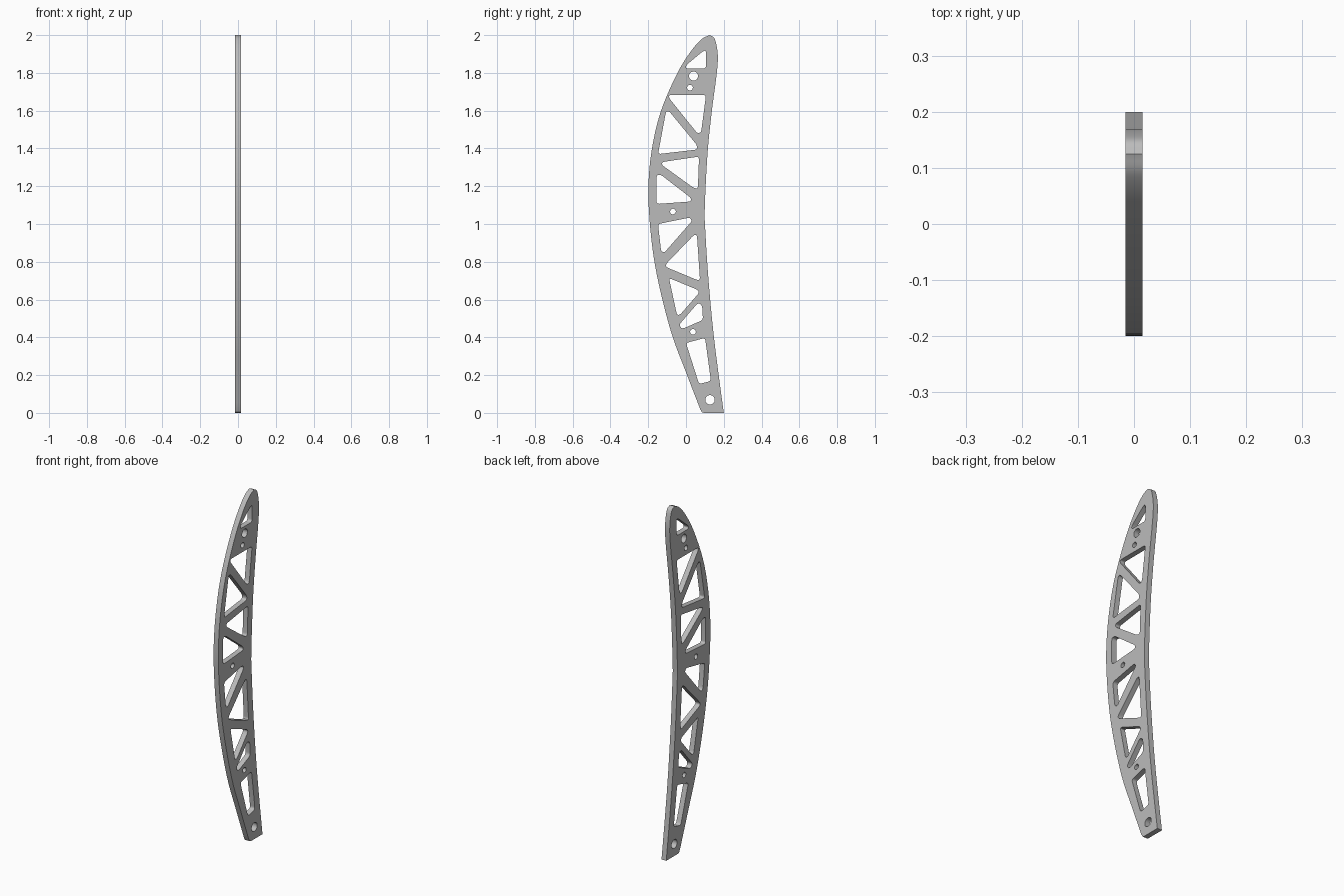
import bpy, bmesh, math
from mathutils import Matrix, Vector

default_cube = bpy.data.objects.get("Cube")
if default_cube:
    bpy.data.objects.remove(default_cube, do_unlink=True)

HALF_THICKNESS = 0.015

# Side profile points are (y, z)
front_edge = [(.075, .02), (0, .215), (-.07, .4), (-.125, .6), (-.167, .8), (-.191, 1), (-.199, 1.2),
              (-.18, 1.4), (-.132, 1.6), (-.045, 1.8), (.03, 1.92), (.085, 1.98), (.125, 2)]
back_edge = [(.125, 2), (.152, 1.98), (.168, 1.9), (.163, 1.8), (.137, 1.6), (.116, 1.4),
             (.104, 1.2), (.098, 1.04)]
lower_back_edge = [(.098, 1.04), (.112, .8), (.128, .6), (.148, .4), (.173, .2), (.2, 0)]

# Truss windows from the tip down to the foot
windows = [
    [(.09, 1.915), (.106, 1.92), (.106, 1.823), (0, 1.823), (0, 1.84)],
    [(-.09, 1.683), (.106, 1.683), (.08, 1.485), (.06, 1.48), (-.09, 1.667)],
    [(-.106, 1.595), (-.09, 1.598), (.058, 1.418), (.058, 1.394), (-.148, 1.37)],
    [(-.127, 1.328), (.069, 1.357), (.063, 1.188), (.042, 1.19), (-.127, 1.312)],
    [(-.156, 1.26), (-.132, 1.26), (.026, 1.138), (.026, 1.119), (-.156, 1.106)],
    [(-.148, 1), (.021, 1.034), (.032, 1.016), (-.116, .847), (-.132, .857)],
    [(.042, .942), (.058, .942), (.074, .704), (.058, .704), (-.106, .772), (-.106, .788)],
    [(-.09, .714), (.063, .651), (.069, .635), (-.032, .519), (-.048, .519)],
    [(.063, .582), (.085, .571), (.09, .492), (-.021, .444), (-.037, .466)],
    [(0, .37), (.101, .397), (.132, .169), (.069, .153)],
]

# Bolt holes: y, z, radius
bolt_holes = [(.04, 1.783, .024), (.021, 1.722, .015), (-.069, 1.066, .015),
              (.037, .429, .015), (.127, .069, .025)]


def smooth_path(points, steps=6):
    """Sample a Catmull-Rom curve through the points."""
    pts = [Vector(p) for p in points]
    pts = [2 * pts[0] - pts[1]] + pts + [2 * pts[-1] - pts[-2]]
    path = []
    for a, b, c, d in zip(pts, pts[1:], pts[2:], pts[3:]):
        for i in range(steps):
            t = i / steps
            path.append(b + (c - a) * t / 2 + (2 * a - 5 * b + 4 * c - d) * t**2 / 2
                        + (3 * b - a - 3 * c + d) * t**3 / 2)
    return path + [pts[-2]]


def rounded_polygon(corners, trim=0.016, steps=5):
    """Replace every corner by a short quadratic arc."""
    pts = [Vector(c) for c in corners]
    path = []
    for i, corner in enumerate(pts):
        to_prev = pts[i - 1] - corner
        to_next = pts[(i + 1) % len(pts)] - corner
        start = corner + to_prev.normalized() * min(trim, to_prev.length * 0.45)
        end = corner + to_next.normalized() * min(trim, to_next.length * 0.45)
        for s in range(steps + 1):
            t = s / steps
            path.append(start * (1 - t)**2 + corner * 2 * t * (1 - t) + end * t**2)
    return path


def circle(y, z, radius, sides=24):
    angles = [math.tau * i / sides for i in range(sides)]
    return [Vector((y + radius * math.cos(a), z + radius * math.sin(a))) for a in angles]


def make_plate(name, loops, material):
    """Fill the loops as a flat plate with openings and stand it upright."""
    curve = bpy.data.curves.new(name + "_profile", "CURVE")
    curve.dimensions = "2D"
    curve.fill_mode = "BOTH"
    curve.extrude = HALF_THICKNESS
    for loop in loops:
        spline = curve.splines.new("POLY")
        spline.points.add(len(loop) - 1)
        for point, position in zip(spline.points, loop):
            point.co = (position.x, position.y, 0, 1)
        spline.use_cyclic_u = True
    helper = bpy.data.objects.new(name + "_profile", curve)
    bpy.context.collection.objects.link(helper)
    bpy.context.view_layer.update()
    graph = bpy.context.evaluated_depsgraph_get()
    mesh = bpy.data.meshes.new_from_object(helper.evaluated_get(graph))
    bpy.data.objects.remove(helper, do_unlink=True)

    # Weld the caps to the rims; profile x, y become world y, z
    bm = bmesh.new()
    bm.from_mesh(mesh)
    bmesh.ops.remove_doubles(bm, verts=bm.verts, dist=0.00001)
    upright = Matrix(((0, 0, 1), (1, 0, 0), (0, 1, 0))).to_4x4()
    bmesh.ops.transform(bm, matrix=upright, verts=bm.verts)
    bmesh.ops.recalc_face_normals(bm, faces=bm.faces)
    bm.to_mesh(mesh)
    bm.free()

    mesh.name = name
    mesh.materials.clear()
    mesh.materials.append(material)
    plate = bpy.data.objects.new(name, mesh)
    bpy.context.collection.objects.link(plate)
    bpy.ops.object.select_all(action="DESELECT")
    plate.select_set(True)
    bpy.context.view_layer.objects.active = plate
    bpy.ops.object.shade_smooth_by_angle(angle=math.radians(30))
    return plate


# Plain grey metal
grey = bpy.data.materials.new("plain_grey")
grey.use_nodes = True
grey.diffuse_color = (0.5, 0.5, 0.5, 1)
grey.node_tree.nodes["Principled BSDF"].inputs["Base Color"].default_value = grey.diffuse_color

# Outer contour with a softened heel at the foot
outline = smooth_path(front_edge)[:-1] + smooth_path(back_edge)[:-1] + smooth_path(lower_back_edge)
outline += [Vector((.094, 0)), Vector((.084, .004))]

loops = [outline] + [rounded_polygon(w) for w in windows] + [circle(*h) for h in bolt_holes]
make_plate("curved_truss_plate", loops, grey)
